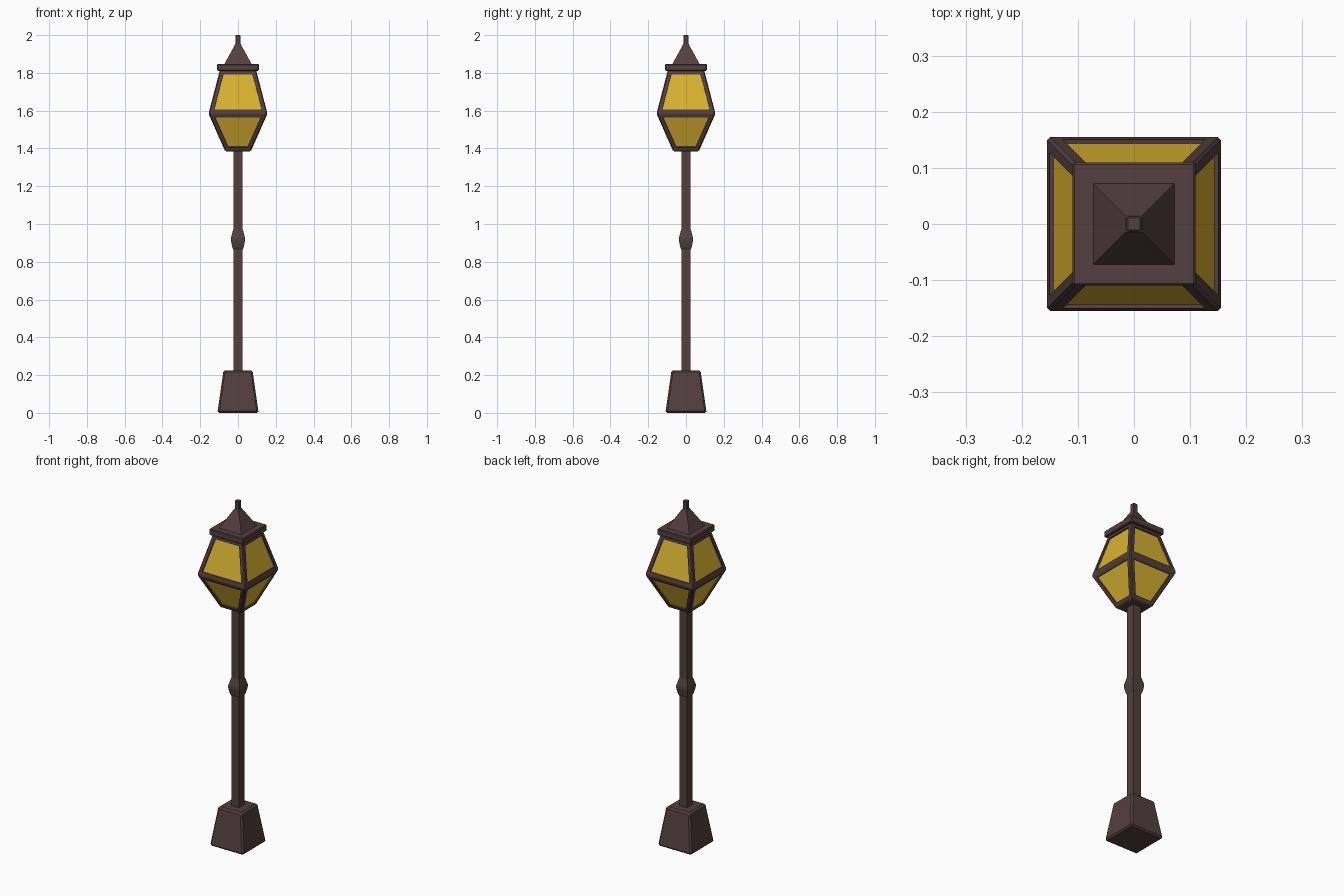
import bpy, bmesh

if "Cube" in bpy.data.objects:
    bpy.data.objects.remove(bpy.data.objects["Cube"])


def material(name, rgb):
    m = bpy.data.materials.new(name)
    m.diffuse_color = (*rgb, 1)
    m.use_nodes = True
    m.node_tree.nodes["Principled BSDF"].inputs["Base Color"].default_value = m.diffuse_color
    return m


METAL = material("dark brown metal", (0.088, 0.050, 0.050))
GLASS = material("amber glass", (0.70, 0.45, 0.03))


def square_loft(name, profile, bevel=0.0, inset=None):
    """Stack of square rings (half width, height), capped at both ends."""
    bm = bmesh.new()
    rings = [[bm.verts.new((sx * h, sy * h, z))
              for sx, sy in ((-1, -1), (1, -1), (1, 1), (-1, 1))]
             for h, z in profile]
    bm.faces.new(rings[0][::-1])
    bm.faces.new(rings[-1])
    sides = []
    for a, b in zip(rings, rings[1:]):
        for i in range(4):
            j = (i + 1) % 4
            sides.append(bm.faces.new((a[i], a[j], b[j], b[i])))
    bm.normal_update()
    outer = list(bm.edges)
    if inset:
        # recessed glass panes, one per side face
        width, depth = inset
        bmesh.ops.inset_individual(bm, faces=sides, thickness=width,
                                   use_even_offset=True)
        walls = bmesh.ops.inset_individual(bm, faces=sides, thickness=0.0005,
                                           depth=-depth, use_even_offset=True)
        for f in sides:
            f.material_index = 1
    if bevel:
        bmesh.ops.bevel(bm, geom=outer, offset=bevel, segments=1,
                        affect='EDGES', profile=0.5)
    me = bpy.data.meshes.new(name)
    bm.to_mesh(me)
    bm.free()
    me.materials.append(METAL)
    me.materials.append(GLASS)
    ob = bpy.data.objects.new(name, me)
    bpy.context.collection.objects.link(ob)
    return ob


# foot and post
square_loft("base", [(0.109, 0), (0.077, 0.225)], bevel=0.009)
square_loft("post", [(0.025, 0.2), (0.025, 1.39)])
square_loft("post_collar", [(0.025, 0.865), (0.030, 0.875), (0.037, 0.91),
                            (0.037, 0.925), (0.027, 0.965), (0.025, 0.97)])

# lantern body with recessed panes
square_loft("lantern", [(0.068, 1.385), (0.156, 1.584), (0.096, 1.815)],
            bevel=0.005, inset=(0.023, 0.007))

# top
square_loft("cap", [(0.110, 1.811), (0.110, 1.847)], bevel=0.004)
square_loft("roof", [(0.073, 1.845), (0.014, 1.953)])
square_loft("finial", [(0.013, 1.945), (0.013, 2.0)], bevel=0.002)
